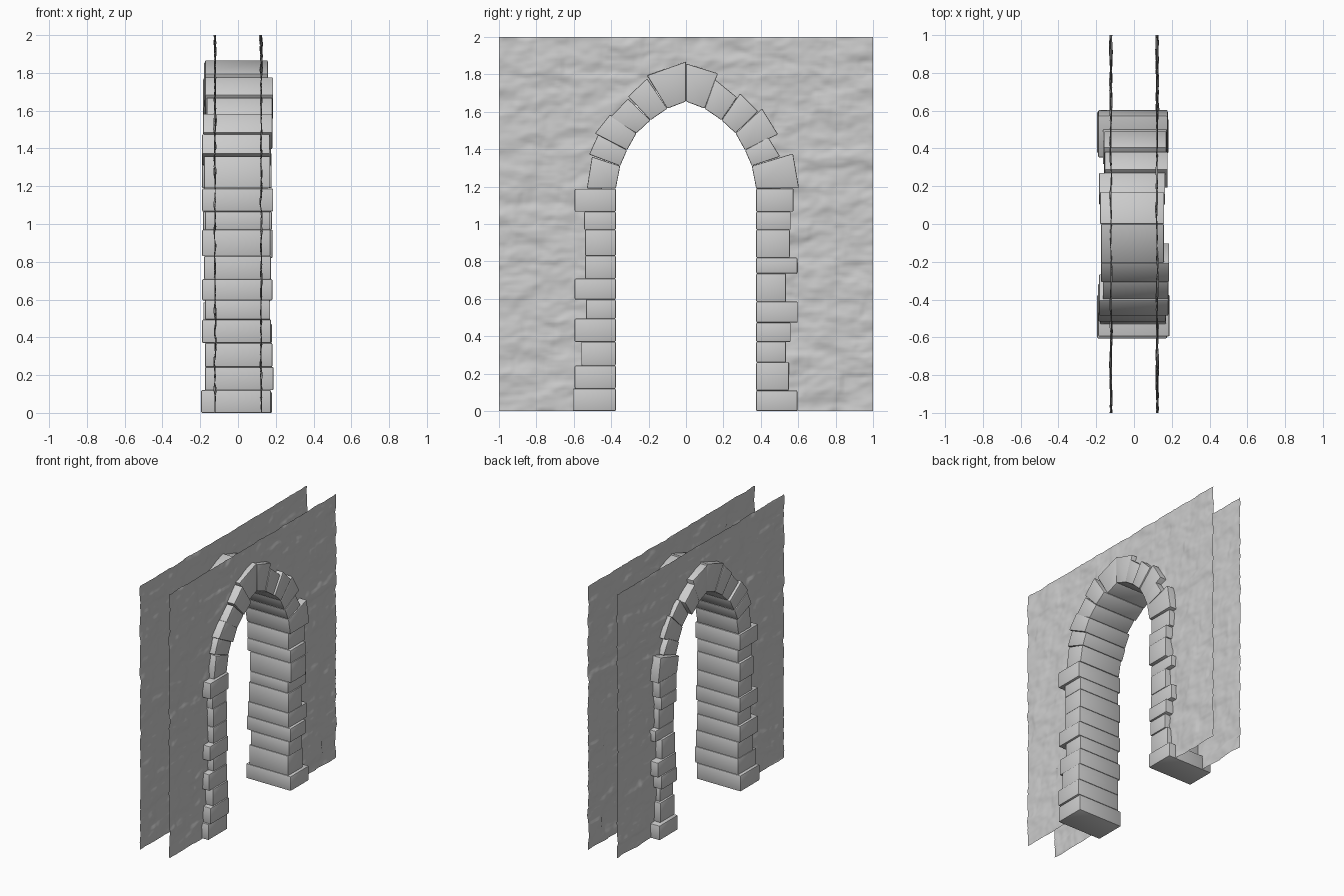
import bpy, bmesh, math, random
from mathutils import Vector, noise

if "Cube" in bpy.data.objects:
    bpy.data.objects.remove(bpy.data.objects["Cube"])

random.seed(4)


def finish(bm, name, angle=35):
    bmesh.ops.recalc_face_normals(bm, faces=bm.faces)
    me = bpy.data.meshes.new(name)
    bm.to_mesh(me)
    bm.free()
    ob = bpy.data.objects.new(name, me)
    bpy.context.collection.objects.link(ob)
    bpy.ops.object.select_all(action='DESELECT')
    ob.select_set(True)
    bpy.context.view_layer.objects.active = ob
    bpy.ops.object.shade_smooth_by_angle(angle=math.radians(angle))
    return ob


def stone(name, outline, x0, x1):
    """Extrude a y-z quad along x and soften its edges."""
    bm = bmesh.new()
    lo = [bm.verts.new((x0, y, z)) for y, z in outline]
    hi = [bm.verts.new((x1, y, z)) for y, z in outline]
    bm.faces.new(lo)
    bm.faces.new(hi)
    for i in range(4):
        j = (i + 1) % 4
        bm.faces.new((lo[i], lo[j], hi[j], hi[i]))
    bmesh.ops.bevel(bm, geom=list(bm.edges), offset=0.006, segments=2,
                    profile=0.5, affect='EDGES')
    finish(bm, name)


def depth():
    return -random.uniform(0.155, 0.192), random.uniform(0.155, 0.185)


# Jamb blocks: (top height, outer edge) from the floor up
jambs = {
    -1: [(.12, .605), (.243, .595), (.37, .56), (.494, .595), (.596, .535),
         (.708, .595), (.83, .54), (.97, .54), (1.066, .545), (1.188, .595)],
    1: [(.11, .595), (.26, .55), (.37, .535), (.473, .56), (.585, .597),
        (.735, .535), (.82, .595), (.97, .555), (1.066, .56), (1.19, .575)],
}
front_depth = [(-.195, .175), (-.175, .188), (-.175, .182), (-.19, .175), (-.175, .17),
               (-.19, .182), (-.18, .175), (-.19, .172), (-.175, .17), (-.19, .186)]
for s, rows in jambs.items():
    z0 = 0
    for i, (z1, w) in enumerate(rows):
        x0, x1 = front_depth[i] if s < 0 else depth()
        if s > 0 and i == 0:
            x0, x1 = -.195, .18
        stone(f"jamb_block_{'left' if s < 0 else 'right'}_{i + 1}",
              [(s * .375, z0), (s * w, z0), (s * w, z1), (s * .375, z1)], x0, x1)
        z0 = z1

# Arch stones: shared inner curve, individual outer corners
inner = [(.375, 1.19), (.352, 1.31), (.315, 1.395), (.265, 1.485),
         (.19, 1.555), (.10, 1.617), (0, 1.655)]
outer = {
    -1: [(.53, 1.19, .503, 1.36), (.518, 1.372, .47, 1.478), (.487, 1.484, .406, 1.585),
         (.406, 1.57, .31, 1.67), (.31, 1.682, .208, 1.778), (.208, 1.794, 0, 1.868)],
    1: [(.604, 1.192, .572, 1.377), (.503, 1.361, .44, 1.463), (.492, 1.479, .406, 1.618),
        (.385, 1.602, .289, 1.698), (.273, 1.677, .155, 1.773), (.171, 1.805, 0, 1.858)],
}
arch_depth = {
    -1: [(-.18, .17), (-.19, .168), (-.185, .182), (-.165, .182), (-.175, .186), (-.175, .158)],
    1: [(-.19, .178), (-.165, .175), (-.16, .172), (-.155, .178), (-.185, .165), (-.18, .16)],
}
for s in (-1, 1):
    for i, (ya, za, yb, zb) in enumerate(outer[s]):
        (iy0, iz0), (iy1, iz1) = inner[i], inner[i + 1]
        stone(f"arch_stone_{'left' if s < 0 else 'right'}_{i + 1}",
              [(s * iy0, iz0), (s * ya, za), (s * yb, zb), (s * iy1, iz1)],
              *arch_depth[s][i])

# Rough wall sheets with an arched opening hidden behind the stones
HW, SPRING, RISE = .45, 1.19, .56


def in_hole(y, z):
    if z < SPRING:
        return abs(y) < HW
    return (y / HW) ** 2 + ((z - SPRING) / RISE) ** 2 < 1


def relief(y, z, seed):
    """Lumpy masonry: uneven courses plus fine horizontal streaks."""
    y += .03 * noise.noise(Vector((y * 5, z * 5, seed + 7)))
    z += .02 * noise.noise(Vector((y * 5, z * 5, seed + 3)))
    row = math.floor(z / .1)
    col = math.floor((y + .37 * row) / .2)
    block = noise.cell(Vector((col + .5, row + .5, seed + .5)))
    lump = noise.noise(Vector((y * 6, z * 13, seed)))
    fine = noise.noise(Vector((y * 18, z * 34, seed)))
    return .003 * block + .010 * lump + .004 * fine


N = 150
for side, name in ((-1, "wall_sheet_left"), (1, "wall_sheet_right")):
    bm = bmesh.new()
    bmesh.ops.create_grid(bm, x_segments=N, y_segments=N, size=1)
    for v in bm.verts:
        v.co = (0, v.co.x, v.co.y + 1)
    gone = [f for f in bm.faces if in_hole(*f.calc_center_median().yz)]
    bmesh.ops.delete(bm, geom=gone, context='FACES')
    for v in bm.verts:
        y, z = v.co.y, v.co.z
        # pull the rim of the opening onto a clean curve
        if v.is_boundary and abs(y) < .6 and z < 1.9 and (z > .001 or abs(abs(y) - HW) < .012):
            if z < SPRING:
                y = math.copysign(HW, y)
            else:
                k = 1 / math.hypot(y / HW, (z - SPRING) / RISE)
                y, z = y * k, SPRING + (z - SPRING) * k
        v.co = (side * (.122 + relief(y, z, 5.0 * (side + 2))), y, z)
    finish(bm, name, 60)
